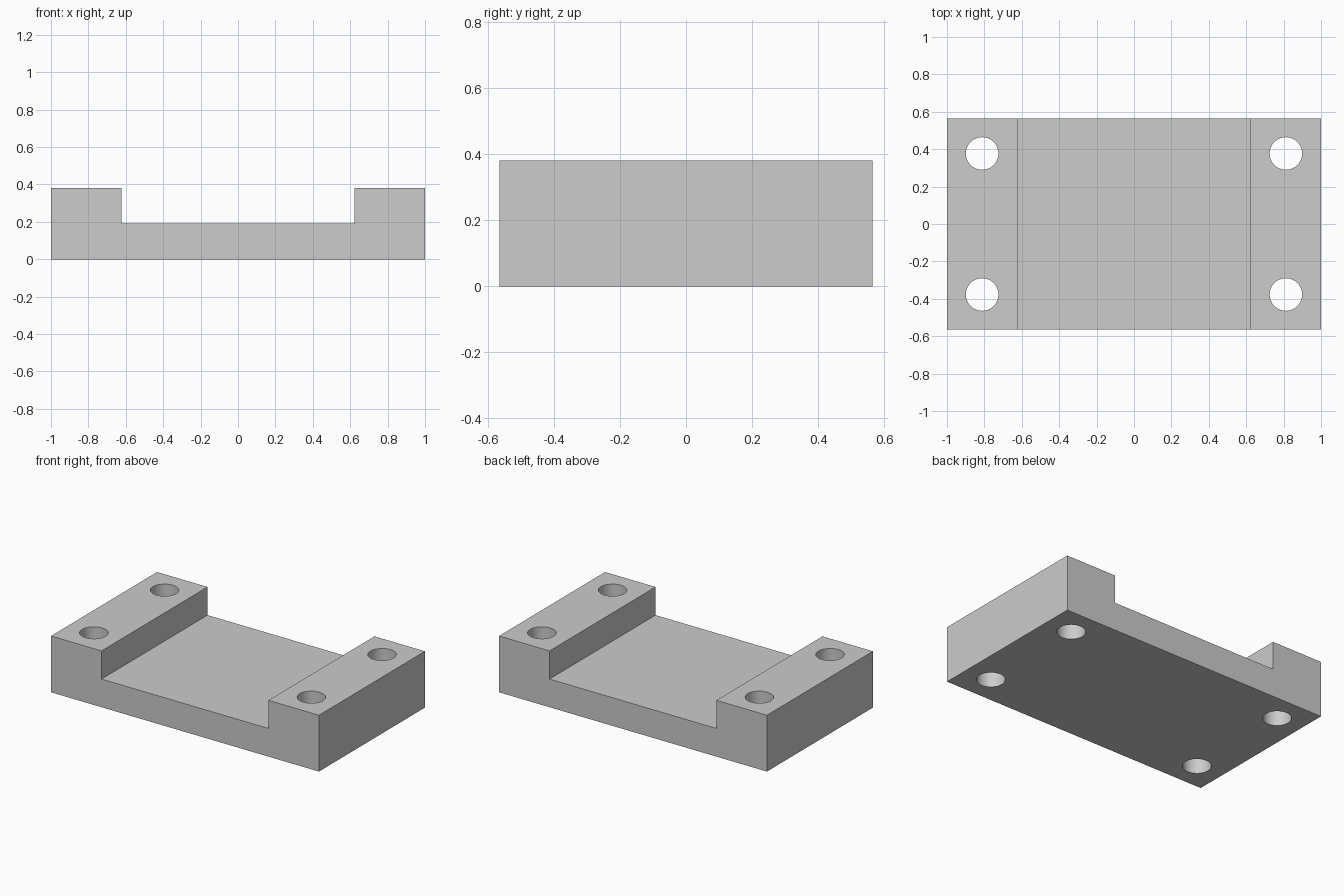
import bpy
import bmesh
import math

cube = bpy.data.objects.get("Cube")
if cube:
    bpy.data.objects.remove(cube, do_unlink=True)

HALF_X, HALF_Y = 1.0, 0.565
HEIGHT, FLOOR = 0.38, 0.19
CHANNEL = 0.623
HOLE_X, HOLE_Y, HOLE_R = 0.812, 0.377, 0.087

# Single grey material
grey = bpy.data.materials.new("light_grey")
grey.use_nodes = True
colour = (0.604, 0.604, 0.604, 1)
grey.diffuse_color = colour
grey.node_tree.nodes["Principled BSDF"].inputs["Base Color"].default_value = colour


def add_object(name, bm):
    mesh = bpy.data.meshes.new(name)
    bmesh.ops.recalc_face_normals(bm, faces=bm.faces[:])
    bm.to_mesh(mesh)
    bm.free()
    mesh.materials.append(grey)
    obj = bpy.data.objects.new(name, mesh)
    bpy.context.collection.objects.link(obj)
    return obj


# Channel block: U-shaped profile extruded from front to back
half = [(HALF_X, 0), (HALF_X, HEIGHT), (CHANNEL, HEIGHT), (CHANNEL, FLOOR)]
profile = half + [(-x, z) for x, z in reversed(half)]
bm = bmesh.new()
face = bm.faces.new([bm.verts.new((x, -HALF_Y, z)) for x, z in profile])
result = bmesh.ops.extrude_face_region(bm, geom=[face], use_keep_orig=True)
moved = [v for v in result["geom"] if isinstance(v, bmesh.types.BMVert)]
bmesh.ops.translate(bm, verts=moved, vec=(0, 2 * HALF_Y, 0))
block = add_object("channel_block", bm)

# Four bolt holes through the raised rails
bm = bmesh.new()
for sx in (-1, 1):
    for sy in (-1, 1):
        made = bmesh.ops.create_cone(bm, cap_ends=True, segments=64, radius1=HOLE_R,
                                     radius2=HOLE_R, depth=3 * HEIGHT)
        bmesh.ops.translate(bm, verts=made["verts"],
                            vec=(sx * HOLE_X, sy * HOLE_Y, HEIGHT / 2))
cutter = add_object("hole_cutter", bm)
cutter.hide_render = True

drill = block.modifiers.new("bolt_holes", "BOOLEAN")
drill.operation = "DIFFERENCE"
drill.solver = "EXACT"
drill.object = cutter

# Apply the cut, drop the cutter and smooth the hole walls
bpy.ops.object.select_all(action="DESELECT")
block.select_set(True)
bpy.context.view_layer.objects.active = block
bpy.ops.object.modifier_apply(modifier=drill.name)
bpy.data.objects.remove(cutter, do_unlink=True)
bpy.ops.object.shade_smooth_by_angle(angle=math.radians(30))
